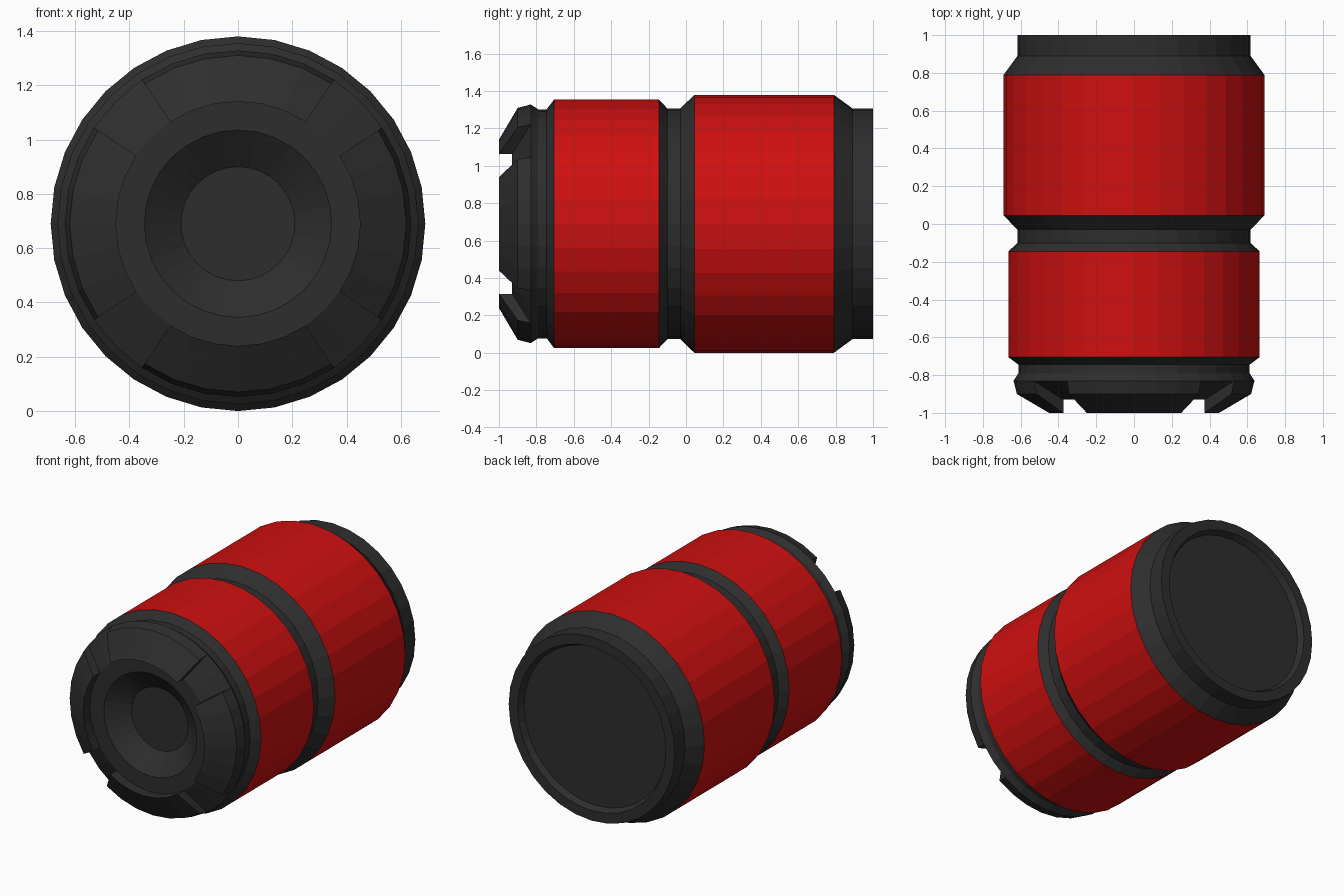
import bpy, bmesh, math

cube = bpy.data.objects.get("Cube")
if cube:
    bpy.data.objects.remove(cube, do_unlink=True)

SIDES = 32
STEP = 2 * math.pi / SIDES
AXIS_Z = 0.69


def material(name, color):
    m = bpy.data.materials.new(name)
    m.use_nodes = True
    m.diffuse_color = color
    m.node_tree.nodes["Principled BSDF"].inputs["Base Color"].default_value = color
    return m


charcoal = material("charcoal", (0.027, 0.027, 0.027, 1))
red = material("red", (0.62, 0.005, 0.005, 1))


def sweep(name, profile, mat, start=0, steps=SIDES, front=False, back=False):
    """Turn a (radius, y) profile around the long axis; partial sweeps get closed ends."""
    bm = bmesh.new()
    full = steps == SIDES
    count = steps if full else steps + 1
    rings = []
    for r, y in profile:
        angles = [(start + i) * STEP for i in range(count)]
        rings.append([bm.verts.new((r * math.sin(a), y, AXIS_Z + r * math.cos(a)))
                      for a in angles])
    for p, q in zip(rings, rings[1:]):
        for i in range(steps):
            j = (i + 1) % count
            bm.faces.new((p[i], p[j], q[j], q[i]))
    if front:
        bm.faces.new(rings[0][::-1])
    if back:
        bm.faces.new(rings[-1])
    if not full:
        bm.faces.new([r[0] for r in rings])
        bm.faces.new([r[-1] for r in rings][::-1])
    mesh = bpy.data.meshes.new(name)
    bm.to_mesh(mesh)
    bm.free()
    mesh.materials.append(mat)
    obj = bpy.data.objects.new(name, mesh)
    bpy.context.collection.objects.link(obj)
    return obj


# Front cap: dished centre, flat ring, sloped shoulder and neck
sweep("front_cap", [(0.21, -0.83), (0.345, -0.93), (0.45, -0.93), (0.638, -0.83),
                    (0.612, -0.79), (0.612, -0.745), (0.665, -0.705)],
      charcoal, front=True)

# Four raised lugs around the front shoulder
lug = [(0.45, -0.93), (0.45, -1.0), (0.62, -0.9), (0.638, -0.83)]
for i, side in enumerate(("top", "left", "bottom", "right")):
    sweep("lug_" + side, lug, charcoal, start=i * SIDES // 4 - 3, steps=6)

# Coloured bands and the groove between them
sweep("front_band", [(0.665, -0.705), (0.665, -0.145)], red)
sweep("middle_groove", [(0.665, -0.145), (0.617, -0.1), (0.617, -0.03), (0.69, 0.045)],
      charcoal)
sweep("rear_band", [(0.69, 0.045), (0.69, 0.79)], red)

# Rear cap with a shallow recessed end
sweep("rear_cap", [(0.69, 0.79), (0.617, 0.89), (0.617, 1.0), (0.55, 1.0), (0.53, 0.96)],
      charcoal, back=True)
